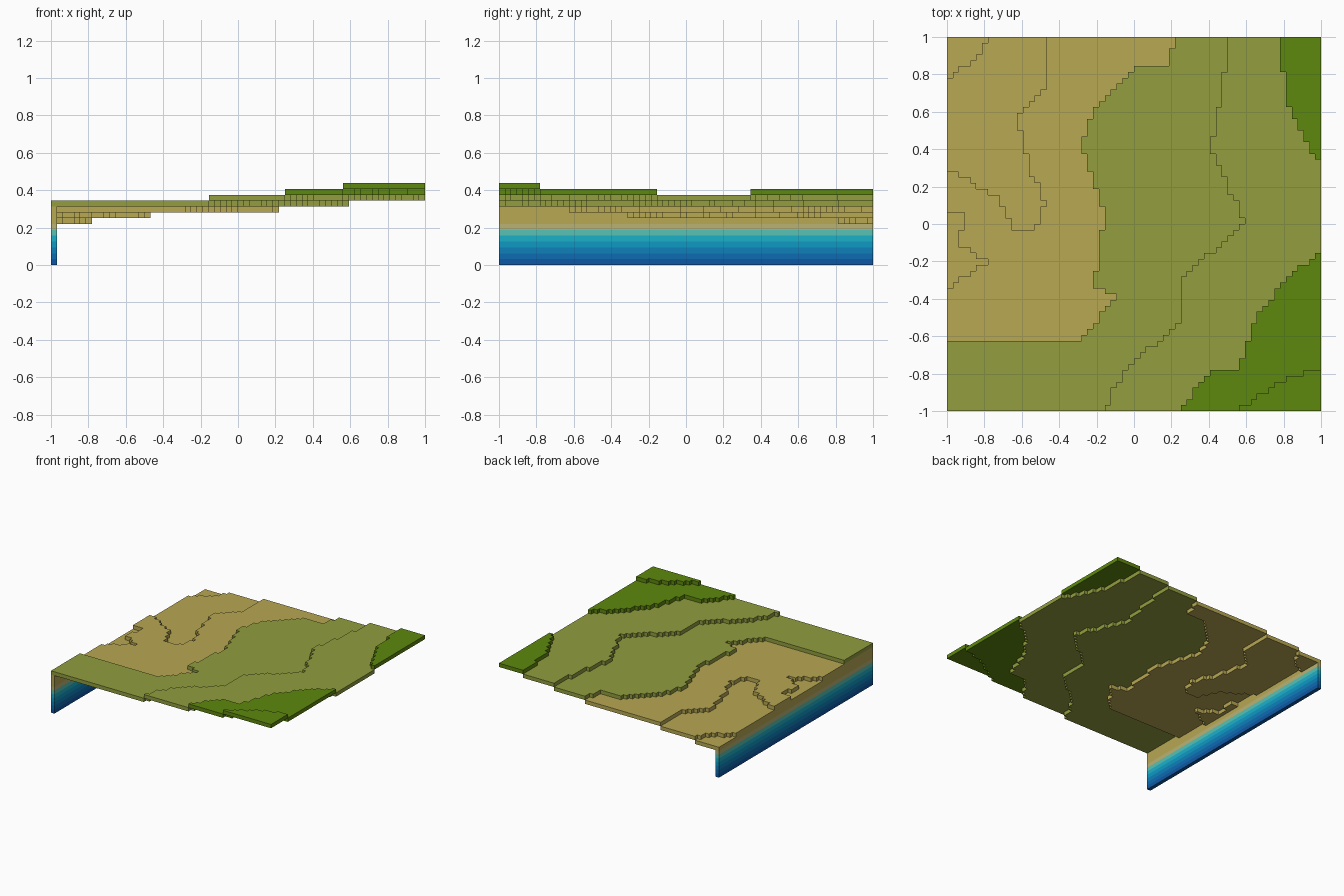
import bpy
import bmesh
from mathutils import Vector

cube = bpy.data.objects.get("Cube")
if cube:
    bpy.data.objects.remove(cube, do_unlink=True)

N = 64              # cells along each side
S = 2 / N           # cell size


def material(name, r, g, b):
    """Flat material from an 8-bit sRGB colour."""
    lin = [((c / 255 + 0.055) / 1.055) ** 2.4 if c > 10 else c / 255 / 12.92
           for c in (r, g, b)]
    m = bpy.data.materials.new(name)
    m.use_nodes = True
    m.diffuse_color = (*lin, 1)
    bsdf = m.node_tree.nodes["Principled BSDF"]
    bsdf.inputs["Base Color"].default_value = (*lin, 1)
    bsdf.inputs["Roughness"].default_value = 0.9
    return m


# One material per height layer, from the bottom up
sand = material("sand", 184, 168, 83)
olive = material("olive_grass", 146, 157, 62)
green = material("green_grass", 94, 136, 13)
layer_mats = [
    material("deep_blue", 13, 87, 165), material("dark_blue", 13, 107, 177),
    material("mid_blue", 13, 128, 186), material("bright_blue", 14, 152, 196),
    material("cyan", 28, 176, 200), material("pale_teal", 88, 194, 180),
    material("pale_sand", 186, 178, 116),
    sand, sand, sand, olive, olive, green, green]

# Terrace edges as (row from the back, column) corner points, lowest step first
EDGE_9 = [(0, 7), (3, 5), (7, 0)]
EDGE_10 = [(0, 17), (8, 17), (13, 12), (22, 14), (28, 17), (32, 15), (33, 0)]
EDGE_11 = [(0, 39), (4, 38), (5, 32), (12, 25), (18, 23), (30, 27), (42, 25),
           (44, 29), (51, 23), (52, 0)]
EDGE_12 = [(0, 48), (10, 47), (18, 45), (25, 48), (31, 51), (41, 40), (48, 40),
           (57, 30), (63, 27)]
EDGE_13 = [(0, 57), (11, 58), (18, 62), (22, 64), (36, 64), (40, 59), (47, 53),
           (56, 50), (57, 45), (63, 40)]
EDGE_14 = [(56, 64), (58, 58), (63, 50)]
EDGES = (EDGE_9, EDGE_10, EDGE_11, EDGE_12, EDGE_13, EDGE_14)
# Near side of the upper hollow, and the small hollow beside the wall
HOLLOW = [(22, 0), (27, 9), (32, 11)]
POCKET = [(29, 0), (30, 3), (35, 2), (38, 7), (41, 2), (43, 0)]


def edge_column(points, row):
    """Column of a terrace edge at a row, rounded to whole cells."""
    if row <= points[0][0]:
        return points[0][1]
    for (r0, c0), (r1, c1) in zip(points, points[1:]):
        if row <= r1:
            return round(c0 + (c1 - c0) * (row - r0) / (r1 - r0))
    return points[-1][1]


def ground(row, col):
    """Height of the ground in layers."""
    level = 8 + sum(col >= edge_column(e, row) for e in EDGES)
    if level == 9 and col < edge_column(HOLLOW, row):
        level = 10
    if level == 10 and col < edge_column(POCKET, row):
        level = 9
    return level


# One cell of crust everywhere, and a full-depth wall along the first column
filled = set()
for row in range(N):
    for col in range(N):
        top = ground(row, col)
        for k in range(0 if col == 0 else top - 1, top):
            filled.add((col, N - 1 - row, k))

AXES = [Vector(a) for a in ((1, 0, 0), (0, 1, 0), (0, 0, 1))]
DIRECTIONS = AXES + [-a for a in AXES]


def build_layer(k):
    """Mesh of the exposed cell faces in one height layer."""
    bm = bmesh.new()
    for cell in sorted(c for c in filled if c[2] == k):
        centre = Vector(cell) + Vector((0.5, 0.5, 0.5))
        for d in DIRECTIONS:
            if tuple(int(a + b) for a, b in zip(cell, d)) in filled:
                continue
            u = Vector((d.y, d.z, d.x))
            v = d.cross(u)
            corners = [centre + (d + u * a + v * b) / 2
                       for a, b in ((-1, -1), (1, -1), (1, 1), (-1, 1))]
            bm.faces.new([bm.verts.new((p.x * S - 1, p.y * S - 1, p.z * S))
                          for p in corners])
    bmesh.ops.remove_doubles(bm, verts=bm.verts[:], dist=S / 100)
    name = f"wall_layer_{k + 1:02d}" if k < 7 else f"terrace_{k + 1:02d}"
    mesh = bpy.data.meshes.new(name)
    bm.to_mesh(mesh)
    bm.free()
    mesh.materials.append(layer_mats[k])
    bpy.context.collection.objects.link(bpy.data.objects.new(name, mesh))


for k in range(len(layer_mats)):
    build_layer(k)
